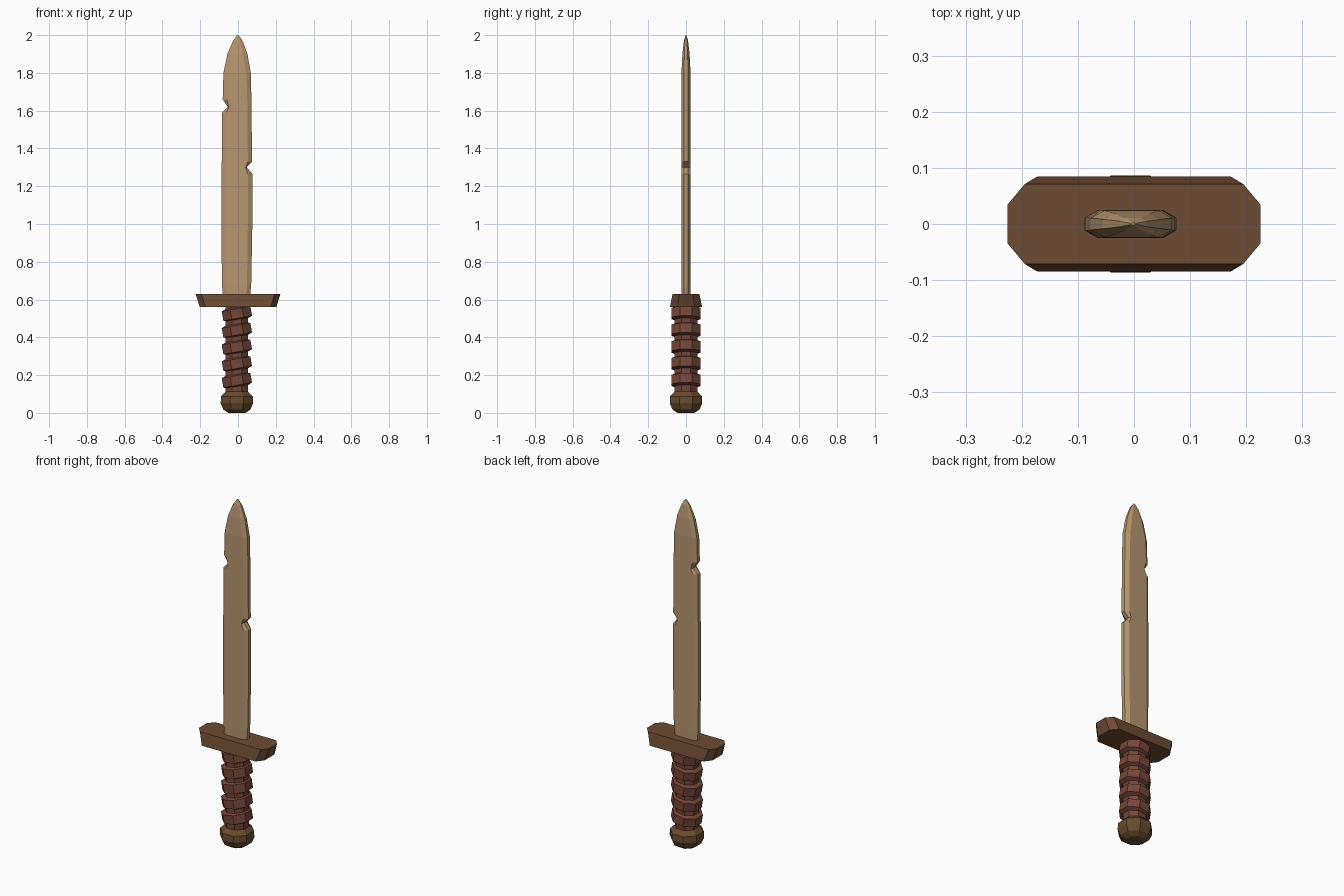
import bpy, bmesh
from math import cos, sin, pi, radians
from mathutils import Matrix

if "Cube" in bpy.data.objects:
    bpy.data.objects.remove(bpy.data.objects["Cube"])


def material(name, rgb):
    m = bpy.data.materials.new(name)
    m.diffuse_color = (*rgb, 1)
    m.use_nodes = True
    m.node_tree.nodes["Principled BSDF"].inputs["Base Color"].default_value = m.diffuse_color
    return m


WOOD = material("pale_wood", (0.48, 0.31, 0.16))
DARK = material("dark_wood", (0.15, 0.07, 0.033))
LEATHER = material("leather", (0.18, 0.062, 0.04))
POMMEL = material("pommel_wood", (0.14, 0.07, 0.027))


def loft(name, sections, mat, closed=False):
    """Skin equal-sized vertex loops; cap the ends, or join last to first."""
    bm = bmesh.new()
    rings = [[bm.verts.new(p) for p in s] for s in sections]
    n = len(rings[0])
    pairs = list(zip(rings, rings[1:]))
    if closed:
        pairs.append((rings[-1], rings[0]))
    else:
        bm.faces.new(rings[0][::-1])
        bm.faces.new(rings[-1])
    for a, b in pairs:
        for i in range(n):
            j = (i + 1) % n
            bm.faces.new((a[i], a[j], b[j], b[i]))
    bmesh.ops.recalc_face_normals(bm, faces=bm.faces)
    mesh = bpy.data.meshes.new(name)
    bm.to_mesh(mesh)
    bm.free()
    ob = bpy.data.objects.new(name, mesh)
    bpy.context.collection.objects.link(ob)
    mesh.materials.append(mat)
    return ob


def octagon(apothem, z, cx=-0.006):
    r = apothem / cos(pi / 8)
    return [(cx + r * cos(pi / 8 + k * pi / 4), r * sin(pi / 8 + k * pi / 4), z)
            for k in range(8)]


# Blade: z, left edge, right edge, half thickness, left bevel, right bevel
stations = [
    (0.60, -0.078, 0.062, 0.024, 0.018, 0.018),
    (0.68, -0.085, 0.070, 0.025, 0.022, 0.022),
    (1.00, -0.088, 0.076, 0.025, 0.024, 0.024),
    (1.265, -0.087, 0.076, 0.025, 0.024, 0.024),
    (1.30, -0.087, 0.046, 0.025, 0.024, 0.006),
    (1.33, -0.086, 0.074, 0.025, 0.024, 0.022),
    (1.59, -0.084, 0.072, 0.025, 0.022, 0.022),
    (1.62, -0.054, 0.072, 0.025, 0.006, 0.022),
    (1.66, -0.081, 0.071, 0.025, 0.022, 0.022),
    (1.80, -0.077, 0.068, 0.024, 0.024, 0.024),
    (1.90, -0.056, 0.050, 0.019, 0.022, 0.022),
    (1.97, -0.026, 0.024, 0.011, 0.012, 0.012),
    (2.00, -0.005, 0.003, 0.002, 0.002, 0.002),
]


def blade_section(z, l, r, t, bl, br):
    e = t * 0.45
    return [(l, -e, z), (l + bl, -t, z), (r - br, -t, z), (r, -e, z),
            (r, e, z), (r - br, t, z), (l + bl, t, z), (l, e, z)]


loft("blade", [blade_section(*s) for s in stations], WOOD)


# Crossguard: clipped rectangle, longer at the top and deeper at the bottom
def guard_section(x, cx, y, cy, z):
    return [(x, -cy, z), (x, cy, z), (cx, y, z), (-cx, y, z),
            (-x, cy, z), (-x, -cy, z), (-cx, -y, z), (cx, -y, z)]


loft("crossguard", [guard_section(0.202, 0.172, 0.085, 0.045, 0.56),
                    guard_section(0.225, 0.195, 0.071, 0.035, 0.63)], DARK)

# Grip core
loft("grip_core", [octagon(0.060, 0.09), octagon(0.060, 0.58)], LEATHER)

# Leather bands, tilted so they rise towards +x
for k in range(5):
    band = [(0.055, -0.034), (0.077, -0.025), (0.077, 0.025), (0.055, 0.034)]
    ob = loft(f"grip_band_{k + 1}", [octagon(r, z, 0) for r, z in band],
              LEATHER, closed=True)
    ob.matrix_world = (Matrix.Translation((-0.006, 0, 0.172 + 0.0885 * k))
                       @ Matrix.Rotation(radians(-10), 4, 'Y'))

# Pommel
loft("pommel", [octagon(r, z) for r, z in
                [(0.045, 0.0), (0.072, 0.018), (0.086, 0.052),
                 (0.084, 0.088), (0.060, 0.112)]], POMMEL)
